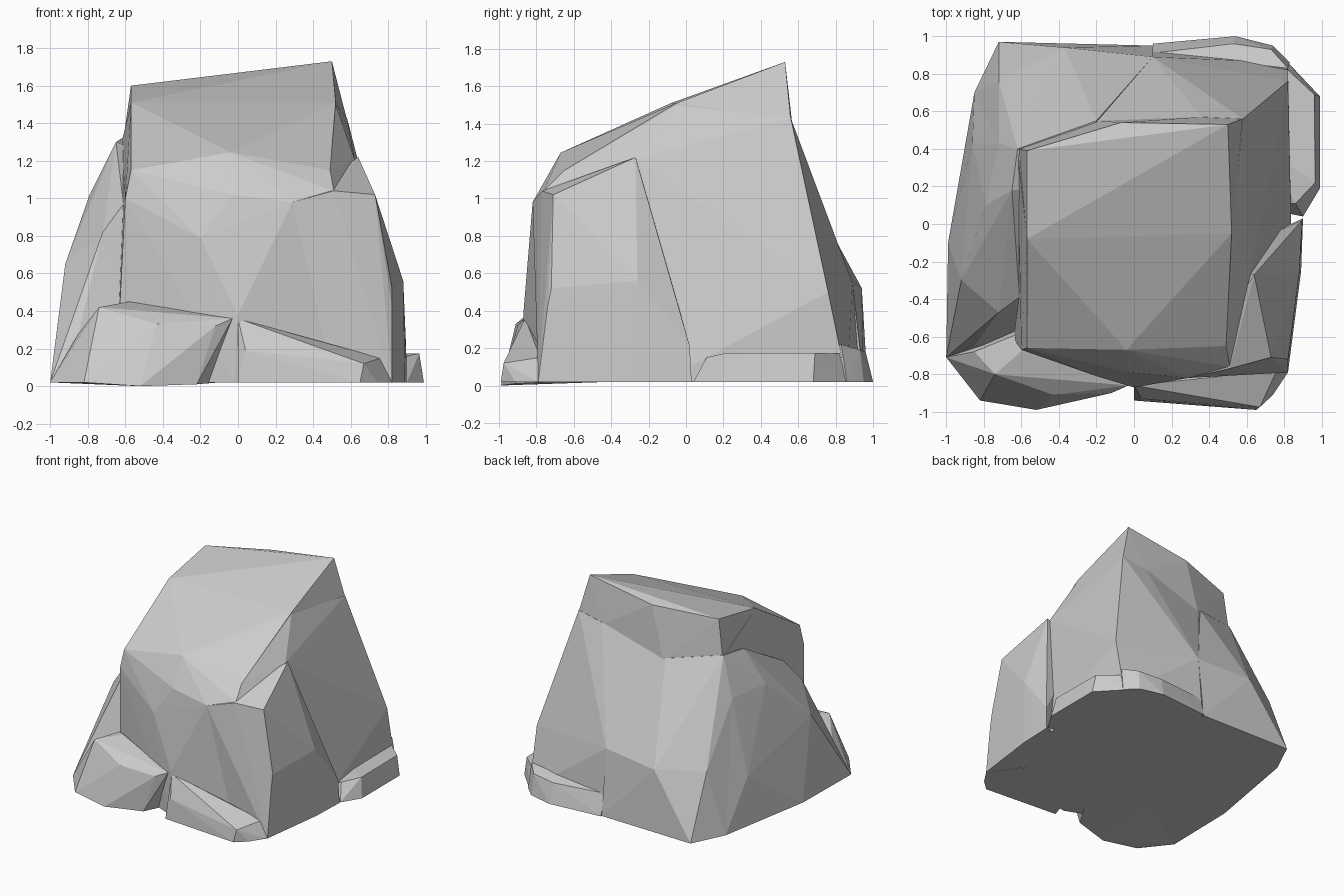
import bpy, bmesh


def chunk(name, points):
    """Angular stone chunk: the convex hull of a few corner points."""
    bm = bmesh.new()
    for p in points:
        bm.verts.new(p)
    res = bmesh.ops.convex_hull(bm, input=bm.verts[:])
    junk = {e for e in res["geom_interior"] + res["geom_unused"]
            if isinstance(e, bmesh.types.BMVert)}
    bmesh.ops.delete(bm, geom=list(junk), context='VERTS')
    bmesh.ops.recalc_face_normals(bm, faces=bm.faces[:])
    me = bpy.data.meshes.new(name)
    bm.to_mesh(me)
    bm.free()
    ob = bpy.data.objects.new(name, me)
    bpy.context.collection.objects.link(ob)
    return ob


def fuse(base, other):
    """Union another chunk into the base and remove the helper."""
    mod = base.modifiers.new("fuse", 'BOOLEAN')
    mod.operation = 'UNION'
    mod.solver = 'EXACT'
    mod.object = other
    bpy.context.view_layer.objects.active = base
    bpy.ops.object.modifier_apply(modifier=mod.name)
    bpy.data.objects.remove(other)


G = 0.02  # ground level of most of the underside

# Tall core below the steep upper back edge
core = chunk("boulder", [
    (-.57, -.08, 1.50), (.52, -.05, 1.50), (-.04, -.67, 1.245),
    (-.57, -.66, 1.15), (.49, -.65, 1.15), (.62, -.27, 1.21),
    (.51, -.76, 1.04), (.29, -.82, .98), (-.03, -.79, 1.02), (-.60, -.67, 1.0),
    (-.2, -.81, .79), (0, -.87, .38), (-.02, -.86, G), (.5, -.78, G),
    (-.63, -.62, .44), (-.65, -.6, G), (-.62, .40, 1.30), (-.62, .6, G),
    (.58, .56, 1.43), (.36, .57, 1.39), (-.18, .54, 1.25),
    (.82, .76, .50), (.82, .86, G), (.10, .89, .55),
    (.10, .93, G), (.84, -.13, G)])

# Sloping cap
cap = chunk("sloping_cap", [
    (.50, .53, 1.73), (-.07, .54, 1.64), (-.57, .39, 1.60), (-.57, -.08, 1.51),
    (.52, -.05, 1.51), (-.04, -.67, 1.245), (-.57, -.66, 1.15),
    (.49, -.65, 1.15), (.58, .56, 1.42), (.36, .57, 1.38), (-.18, .55, 1.22),
    (-.615, .40, 1.28), (.4, .3, 1.0), (-.4, .2, 1.0)])

# Front right shoulder
shoulder = chunk("right_shoulder", [
    (.51, -.77, 1.04), (.64, -.27, 1.22), (.73, -.71, 1.02), (.82, -.72, .52),
    (.88, -.26, .56), (.82, -.74, .42), (.82, -.79, G), (.89, -.25, G),
    (.90, .03, G), (.895, .02, .21), (.53, -.80, .60), (.29, -.82, .98),
    (.4, -.2, G), (.4, -.2, 1.0), (.4, -.78, .15)])

# Left flank
flank = chunk("left_flank", [
    (-.65, .18, 1.30), (-.61, -.39, .97), (-.72, -.47, .82), (-.85, -.65, .28),
    (-.92, -.30, .65), (-.79, .10, 1.02), (-.72, .43, 1.0), (-.62, .40, 1.32),
    (-.99, -.10, G), (-1.0, -.71, G), (-.86, .43, .4), (-.85, .70, G),
    (-.4, .5, G), (-.4, -.6, G), (-.4, .2, 1.2), (-.4, -.35, .9)])

# Back left lump
lump = chunk("back_left_lump", [
    (-.72, .43, 1.0), (-.22, .64, .98), (-.37, .94, .52), (-.72, .76, .53),
    (-.72, .97, G), (-.85, .70, G), (-.37, .96, G), (.10, .95, G),
    (.10, .89, .55), (-.20, .55, 1.24), (-.62, .40, 1.32), (-.3, .2, G),
    (-.3, .2, 1.2)])

# Low front left shelf
shelf = chunk("front_left_shelf", [
    (-.63, -.59, .44), (-.58, -.66, .45), (-.74, -.80, .42), (-.43, -.91, .33),
    (-.12, -.90, .32), (-.85, -.68, .28), (-1.0, -.71, G), (-.82, -.94, G),
    (-.52, -.99, 0), (-.22, -.91, .01), (-.03, -.86, .36), (-.1, -.7, G),
    (-.5, -.4, G)])

# Low front right ledge
toe = chunk("front_right_ledge", [
    (0, -.94, G), (.04, -.93, .19), (.65, -.99, G), (.67, -.975, .12),
    (.74, -.91, G), (.82, -.79, G), (.42, -.80, .155), (.76, -.78, .15),
    (.0, -.86, .36), (.1, -.6, G), (.6, -.5, G)])

# Low ledges along the right side and the back
side = chunk("right_ledge", [
    (.82, .86, G), (.99, .68, G), (.99, .19, G), (.90, .04, G),
    (.82, .82, .17), (.96, .69, .175), (.965, .22, .175), (.86, .11, .15),
    (.6, .1, G), (.6, .75, G), (.7, .4, .17)])
back = chunk("back_ledge", [
    (.10, .96, G), (.54, 1.0, G), (.74, .95, G), (.83, .86, G),
    (.10, .91, .19), (.53, .96, .18), (.73, .93, .19), (.82, .83, .22),
    (.2, .6, G), (.7, .6, G)])

for part in (cap, shoulder, flank, lump, shelf, toe, side, back):
    fuse(core, part)

for poly in core.data.polygons:
    poly.use_smooth = False
